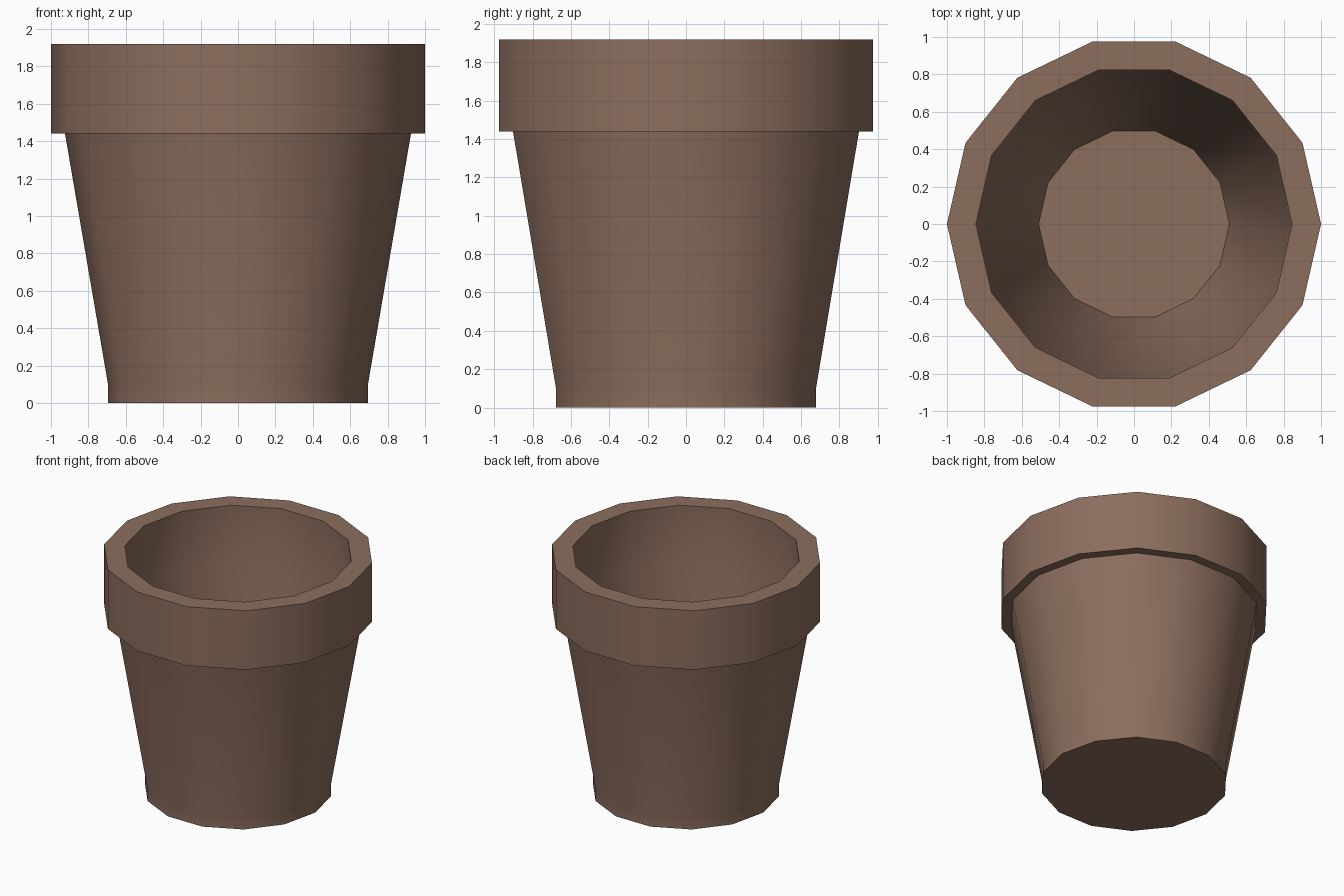
import bpy, bmesh, math

if "Cube" in bpy.data.objects:
    bpy.data.objects.remove(bpy.data.objects["Cube"])

SIDES = 14

# Profile (radius, height): outside from base to rim, then down the inside to the floor
profile = [
    (0.695, 0.0), (0.695, 0.10), (0.925, 1.44), (1.0, 1.44), (1.0, 1.92),
    (0.845, 1.92), (0.845, 1.44), (0.51, 0.10),
]

# Pot body: rings lofted together, capped at the base and the inner floor
bm = bmesh.new()
rings = []
for r, z in profile:
    rings.append([bm.verts.new((r * math.cos(2 * math.pi * i / SIDES),
                                r * math.sin(2 * math.pi * i / SIDES), z))
                  for i in range(SIDES)])
for low, high in zip(rings, rings[1:]):
    for i in range(SIDES):
        j = (i + 1) % SIDES
        bm.faces.new((low[i], low[j], high[j], high[i]))
bm.faces.new(rings[0][::-1])
bm.faces.new(rings[-1])
bmesh.ops.recalc_face_normals(bm, faces=bm.faces)

mesh = bpy.data.meshes.new("flower_pot")
bm.to_mesh(mesh)
bm.free()
pot = bpy.data.objects.new("flower_pot", mesh)
bpy.context.collection.objects.link(pot)

# Brown clay
clay = bpy.data.materials.new("brown_clay")
clay.diffuse_color = (0.26, 0.155, 0.11, 1)
clay.use_nodes = True
clay.node_tree.nodes["Principled BSDF"].inputs["Base Color"].default_value = clay.diffuse_color
mesh.materials.append(clay)

# Smooth sides, crisp rim and base
bpy.context.view_layer.objects.active = pot
pot.select_set(True)
bpy.ops.object.shade_smooth_by_angle(angle=math.radians(35))
